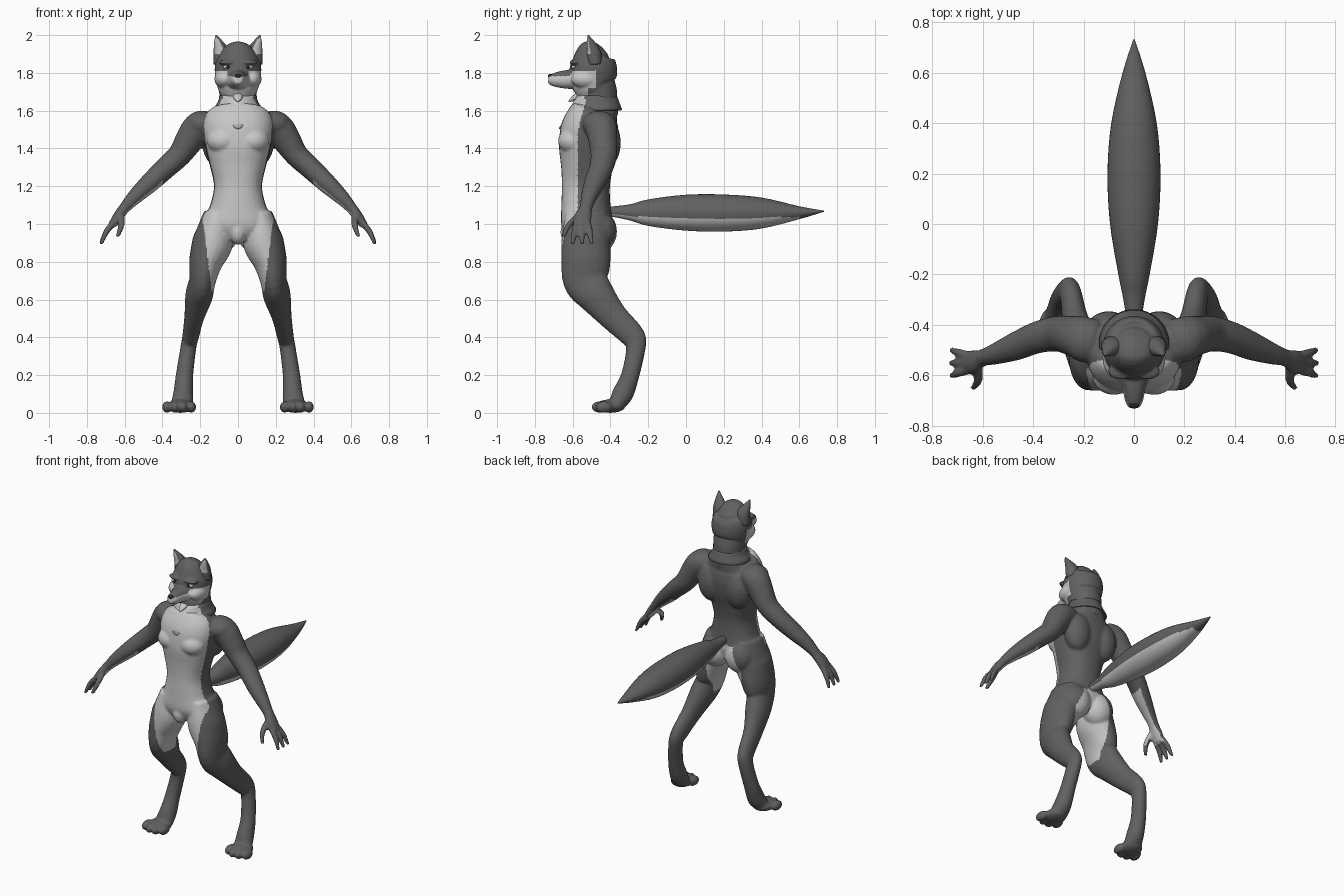
import bpy, bmesh, math
from mathutils import Vector, Matrix

cube = bpy.data.objects.get("Cube")
if cube:
    bpy.data.objects.remove(cube, do_unlink=True)


def material(name, value):
    m = bpy.data.materials.new(name)
    m.use_nodes = True
    col = (value, value, value, 1)
    m.diffuse_color = col
    bsdf = next(n for n in m.node_tree.nodes if n.type == 'BSDF_PRINCIPLED')
    bsdf.inputs["Base Color"].default_value = col
    return m


DARK = material("dark grey fur", 0.12)
LIGHT = material("pale grey fur", 0.57)
BLACK = material("near black", 0.02)
X, Y = Vector((1, 0, 0)), Vector((0, 1, 0))


def spline(pts, sub=4):
    """Catmull-Rom through control rings of position and two radii."""
    out = []
    for i in range(len(pts) - 1):
        p0, p1, p2 = pts[max(i - 1, 0)], pts[i], pts[i + 1]
        p3 = pts[min(i + 2, len(pts) - 1)]
        for k in range(sub):
            t = k / sub
            out.append([b + t / 2 * (c - a + t * (2 * a - 5 * b + 4 * c - d + t * (3 * (b - c) + d - a)))
                        for a, b, c, d in zip(p0, p1, p2, p3)])
    return out + [list(pts[-1])]


def loft(bm, pts, ref=X, side=1, n=24, power=2.0):
    """Closed tube of superellipse rings set square to the path."""
    rings = spline([(p[0] * side, *p[1:]) for p in pts])
    centres = [Vector(r[:3]) for r in rings]
    loops = []
    for i, r in enumerate(rings):
        t = (centres[min(i + 1, len(rings) - 1)] - centres[max(i - 1, 0)]).normalized()
        u = (ref - t * ref.dot(t)).normalized()
        v = t.cross(u)
        loop = []
        for k in range(n):
            c, s = math.cos(math.tau * k / n), math.sin(math.tau * k / n)
            c = math.copysign(abs(c) ** (2 / power), c)
            s = math.copysign(abs(s) ** (2 / power), s)
            loop.append(bm.verts.new(centres[i] + u * c * r[3] + v * s * r[4]))
        loops.append(loop)
    faces = [bm.faces.new((a[k], a[(k + 1) % n], b[(k + 1) % n], b[k]))
             for a, b in zip(loops, loops[1:]) for k in range(n)]
    faces += [bm.faces.new(loops[0]), bm.faces.new(loops[-1])]
    bmesh.ops.recalc_face_normals(bm, faces=faces)


def ball(bm, centre, size):
    mat = Matrix.Translation(centre) @ Matrix.Diagonal((*size, 1))
    bmesh.ops.create_uvsphere(bm, u_segments=20, v_segments=12, radius=1, matrix=mat)


def pair(bm, centre, size):
    for s in (-1, 1):
        ball(bm, (centre[0] * s, *centre[1:]), size)


def finish(bm, name, mats, rule=None, voxel=0):
    """Turn parts into an object, fuse them if asked, then colour by rule."""
    me = bpy.data.meshes.new(name)
    bm.to_mesh(me)
    bm.free()
    ob = bpy.data.objects.new(name, me)
    bpy.context.scene.collection.objects.link(ob)
    bpy.context.view_layer.objects.active = ob
    if voxel:
        fuse = ob.modifiers.new("fuse", 'REMESH')
        fuse.mode, fuse.voxel_size = 'VOXEL', voxel
        relax = ob.modifiers.new("relax", 'SMOOTH')
        relax.factor, relax.iterations = 0.5, 4
        for m in ("fuse", "relax"):
            bpy.ops.object.modifier_apply(modifier=m)
    me = ob.data
    me.materials.clear()
    for m in mats:
        me.materials.append(m)
    for p in me.polygons:
        p.use_smooth = True
        p.material_index = int(bool(rule(p.center, p.normal))) if rule else 0
    return ob


# Body: torso, limbs, hands and feet fused into one skin
bm = bmesh.new()
torso = [(.93, -.52, .10, .11), (1.0, -.525, .185, .135), (1.1, -.53, .147, .13),
         (1.2, -.53, .127, .127), (1.3, -.525, .147, .137), (1.4, -.518, .172, .155),
         (1.5, -.508, .19, .155), (1.57, -.49, .175, .135), (1.61, -.475, .125, .115),
         (1.66, -.47, .085, .095)]
loft(bm, [(0, y, z, a, b) for z, y, a, b in torso], n=32, power=2.3)
pair(bm, (.08, -.6, 1.44), (.085, .078, .07))       # chest
pair(bm, (.10, -.42, 1.43), (.09, .075, .13))       # shoulder blades
pair(bm, (.19, -.46, 1.53), (.09, .09, .07))        # shoulders
pair(bm, (.09, -.455, .96), (.10, .09, .11))        # rump
ball(bm, (0, -.61, .955), (.045, .055, .065))       # groin

leg = [(.11, -.525, 1.06, .07, .11), (.122, -.525, .98, .09, .125), (.135, -.53, .9, .108, .13),
       (.17, -.53, .8, .09, .13), (.188, -.53, .7, .07, .12), (.207, -.475, .62, .072, .1),
       (.232, -.385, .51, .052, .077), (.25, -.285, .41, .044, .066), (.262, -.265, .35, .042, .052),
       (.283, -.295, .2, .046, .048), (.29, -.335, .1, .053, .056), (.297, -.37, .045, .06, .042)]
arm = [(.15, -.46, 1.53, .08, .07), (.21, -.45, 1.51, .085, .082), (.26, -.44, 1.44, .076, .075),
       (.31, -.435, 1.365, .07, .063), (.385, -.45, 1.295, .063, .058), (.47, -.485, 1.215, .056, .052),
       (.55, -.515, 1.14, .042, .04), (.6, -.53, 1.085, .034, .03), (.635, -.545, 1.04, .046, .027),
       (.665, -.55, .995, .043, .022)]
thumb = [(.62, -.56, 1.05, .02, .018), (.618, -.62, .995, .018, .016), (.638, -.65, .932, .011, .01)]
for s in (-1, 1):
    loft(bm, leg, X, s)
    loft(bm, arm, Y, s)
    loft(bm, thumb, X, s, n=12)
    # Fingers fan out from the palm
    for spread in (-1, 0, 1):
        y = -.55 + spread * .027
        loft(bm, [(.645, y, 1.02, .017, .017), (.695, y + spread * .012, .962, .018, .016),
                  (.728 - abs(spread) * .004, y + spread * .025, .893, .011, .009)], Y, s, n=12)
    ball(bm, (s * .305, -.4, .036), (.072, .08, .036))
    # Toes
    for i in range(4):
        inner = abs(i - 1.5) < 1
        ball(bm, (s * (.247 + .043 * i), -.455 if inner else -.435, .031), (.025, .046, .031))


def body_pale(c, n):
    x, y, z = abs(c.x), c.y, c.z
    if x > .36 and z > .7:                                   # underside of forearm and palm
        inward = -math.copysign(.7, c.x) * n.x - .7 * n.z
        return inward > .7 and .4 < x < .68 and z > .98
    if z < .645:
        return False
    if y > -.48:                                             # rump and inner thigh
        return z < 1.04 and x < .13 - max(0, z - .9) * .4
    if z > 1.0:                                              # belly and chest
        return x < .187 and y < -.575 + max(0, z - 1.48) * .25
    return x < .14 + .12 * (z - .65)


finish(bm, "body", [DARK, LIGHT], body_pale, voxel=.008)

# Head: skull, muzzle, cheeks, brows and neck
bm = bmesh.new()
skull = [(1.58, -.475, .105, .115), (1.64, -.47, .1, .11), (1.7, -.465, .1, .1), (1.74, -.485, .113, .116),
         (1.8, -.49, .123, .126), (1.85, -.487, .12, .12), (1.9, -.482, .097, .098),
         (1.93, -.465, .06, .065), (1.944, -.455, .015, .02)]
loft(bm, [(0, y, z, a, b) for z, y, a, b in skull], n=32)
loft(bm, [(0, -.5, 1.765, .085, .06), (0, -.59, 1.766, .07, .053), (0, -.65, 1.765, .047, .047),
          (0, -.7, 1.764, .036, .036), (0, -.728, 1.767, .022, .022)])
pair(bm, (.075, -.53, 1.768), (.05, .08, .05))
pair(bm, (.052, -.583, 1.856), (.052, .034, .015))


def head_pale(c, n):
    if c.z < 1.72:
        return c.y < -.52
    return c.y < -.475 and c.z < (1.812 if abs(c.x) > .055 else 1.782)


finish(bm, "head", [DARK, LIGHT], head_pale, voxel=.006)

# Collar of fur ending in a point on the chest
bm = bmesh.new()
N = 48
rows = []
for step in range(5):
    f = step / 4
    row = []
    for k in range(N):
        a = math.tau * k / N
        point = max(0, math.cos(a)) ** 8
        row.append(bm.verts.new(((.099 + .04 * f * f) * math.sin(a),
                                 -.472 - (.106 + .028 * f) * math.cos(a) - .068 * f * point,
                                 1.68 - f * (.075 + .1 * point))))
    rows.append(row)
for a, b in zip(rows, rows[1:]):
    for k in range(N):
        bm.faces.new((a[k], b[k], b[(k + 1) % N], a[(k + 1) % N]))
collar = finish(bm, "collar", [DARK, LIGHT], lambda c, n: c.y < -.535)
collar.modifiers.new("thickness", 'SOLIDIFY').thickness = .008

# Throat tuft
bm = bmesh.new()
loft(bm, [(0, -.555, 1.69, .03, .02), (0, -.595, 1.665, .022, .014), (0, -.622, 1.648, .003, .003)], n=12)
finish(bm, "throat_tuft", [LIGHT])

# Ears with pale fronts
for label, s in (("left", 1), ("right", -1)):
    bm = bmesh.new()
    loft(bm, [(.08, -.483, 1.85, .05, .042), (.088, -.488, 1.91, .043, .037),
              (.104, -.505, 1.96, .024, .021), (.116, -.519, 2.0, .003, .003)], X, s)
    finish(bm, label + "_ear", [DARK, LIGHT],
           lambda c, n, s=s: n.y - .35 * s * n.x < -.78 and 1.895 < c.z < 1.985)

    # Eye and pupil
    bm = bmesh.new()
    ball(bm, (s * .056, -.594, 1.831), (.024, .014, .011))
    finish(bm, label + "_eye", [LIGHT])
    bm = bmesh.new()
    ball(bm, (s * .053, -.605, 1.831), (.008, .005, .009))
    finish(bm, label + "_pupil", [BLACK])

# Nose
bm = bmesh.new()
ball(bm, (0, -.718, 1.783), (.019, .013, .012))
finish(bm, "nose", [BLACK])

# Tail with pale underside
bm = bmesh.new()
tail = [(-.44, 1.068, .02, .02), (-.3, 1.062, .042, .042), (-.2, 1.06, .062, .07), (0, 1.06, .095, .095),
        (.2, 1.058, .105, .098), (.4, 1.058, .09, .082), (.6, 1.06, .045, .034), (.73, 1.068, .003, .003)]
loft(bm, [(0, y, z, a, b) for y, z, a, b in tail], n=40)
finish(bm, "tail", [DARK, LIGHT], lambda c, n: c.z < 1.034 + max(0, -c.y - .2) * .1 and c.y < .62)
